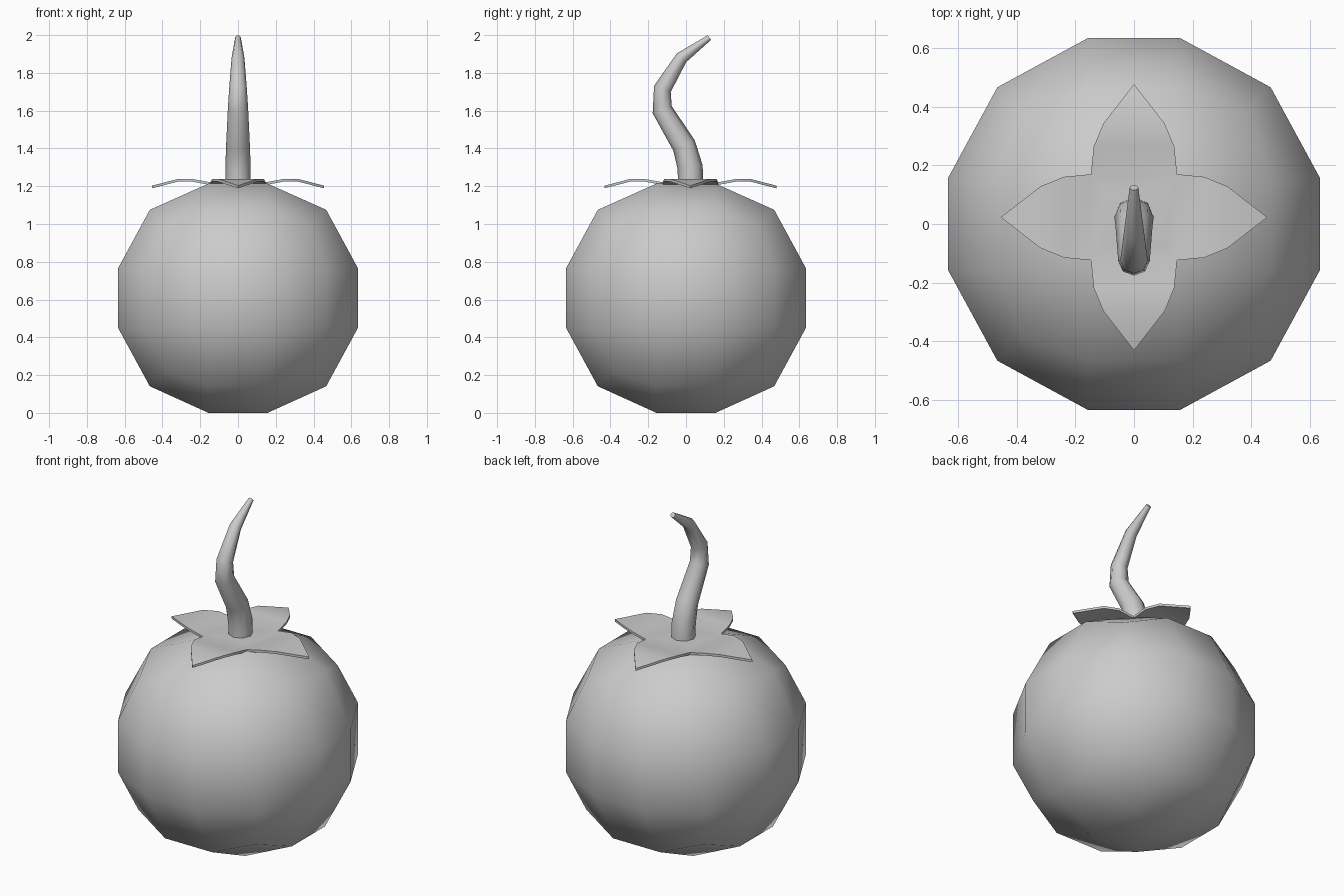
import bpy, bmesh, math
from mathutils import Vector

if "Cube" in bpy.data.objects:
    bpy.data.objects.remove(bpy.data.objects["Cube"])


def finish(name, bm, angle=None):
    bmesh.ops.remove_doubles(bm, verts=bm.verts, dist=1e-4)
    bmesh.ops.recalc_face_normals(bm, faces=bm.faces)
    mesh = bpy.data.meshes.new(name)
    bm.to_mesh(mesh)
    bm.free()
    ob = bpy.data.objects.new(name, mesh)
    bpy.context.collection.objects.link(ob)
    bpy.context.view_layer.objects.active = ob
    ob.select_set(True)
    if angle:
        bpy.ops.object.shade_smooth_by_angle(angle=math.radians(angle))
    else:
        bpy.ops.object.shade_smooth()
    ob.select_set(False)
    return ob


# Fruit: cube with 3 x 3 faces per side, pushed out to a sphere
bm = bmesh.new()
bmesh.ops.create_cube(bm, size=2)
bmesh.ops.subdivide_edges(bm, edges=bm.edges[:], cuts=2, use_grid_fill=True)
outer = {1: 0.636, 2: 0.467, 3: 0.388}
for v in bm.verts:
    on_face = sum(abs(c) > 0.9 for c in v.co)
    v.co = Vector([math.copysign(outer[on_face] if abs(c) > 0.9 else 0.156, c) for c in v.co])
    v.co.z = max(-0.606, min(0.606, v.co.z)) + 0.608
    if v.co.z < 0.01:
        v.co.z = 0
finish("fruit", bm)

# Calyx: flat square centre with four arched leaves
bm = bmesh.new()
CY = 0.023
bm.faces.new([bm.verts.new((x, y + CY, 1.224)) for x, y in
              ((-0.1, -0.1), (0.1, -0.1), (0.1, 0.1), (-0.1, 0.1))])
leaf = [(0.1, 0.1, 1.224), (0.147, 0.147, 1.221), (0.24, 0.138, 1.238),
        (0.32, 0.105, 1.238), (0.455, 0, 1.203)]
for k in range(4):
    c, s = round(math.cos(k * math.pi / 2)), round(math.sin(k * math.pi / 2))
    rows = [[bm.verts.new((r * c - w * s, r * s + w * c + CY, z)) for w in (-h, h)]
            for r, h, z in leaf[:-1]]
    r, h, z = leaf[-1]
    tip = bm.verts.new((r * c, r * s + CY, z))
    for a, b in zip(rows, rows[1:]):
        bm.faces.new((a[0], b[0], b[1], a[1]))
    bm.faces.new((rows[-1][0], tip, rows[-1][1]))
bmesh.ops.remove_doubles(bm, verts=bm.verts, dist=1e-4)
bmesh.ops.recalc_face_normals(bm, faces=bm.faces)
if sum(f.normal.z for f in bm.faces) < 0:
    bmesh.ops.reverse_faces(bm, faces=bm.faces)
bottom = bmesh.ops.extrude_face_region(bm, geom=bm.faces[:], use_keep_orig=True)["geom"]
for v in bottom:
    if isinstance(v, bmesh.types.BMVert):
        v.co.z -= 0.014
finish("calyx", bm, 40)

# Stem: tapering curved tube (y, z, radius)
path = [(0.024, 1.215, 0.067), (0.022, 1.30, 0.067), (-0.010, 1.415, 0.063),
        (-0.126, 1.605, 0.054), (-0.125, 1.715, 0.047), (-0.024, 1.88, 0.034),
        (0.124, 1.987, 0.015)]
SIDES = 8
bm = bmesh.new()
rings = []
for i, (y, z, r) in enumerate(path):
    a, b = path[max(i - 1, 0)], path[min(i + 1, len(path) - 1)]
    t = Vector((0, b[0] - a[0], b[1] - a[1])).normalized()
    side = Vector((0, t.z, -t.y))
    rings.append([bm.verts.new(Vector((0, y, z)) + r * (
        Vector((1, 0, 0)) * math.cos(2 * math.pi * k / SIDES) + side * math.sin(2 * math.pi * k / SIDES)))
        for k in range(SIDES)])
for a, b in zip(rings, rings[1:]):
    for k in range(SIDES):
        n = (k + 1) % SIDES
        bm.faces.new((a[k], a[n], b[n], b[k]))
bm.faces.new(rings[0])
bm.faces.new(rings[-1])
finish("stem", bm, 60)
